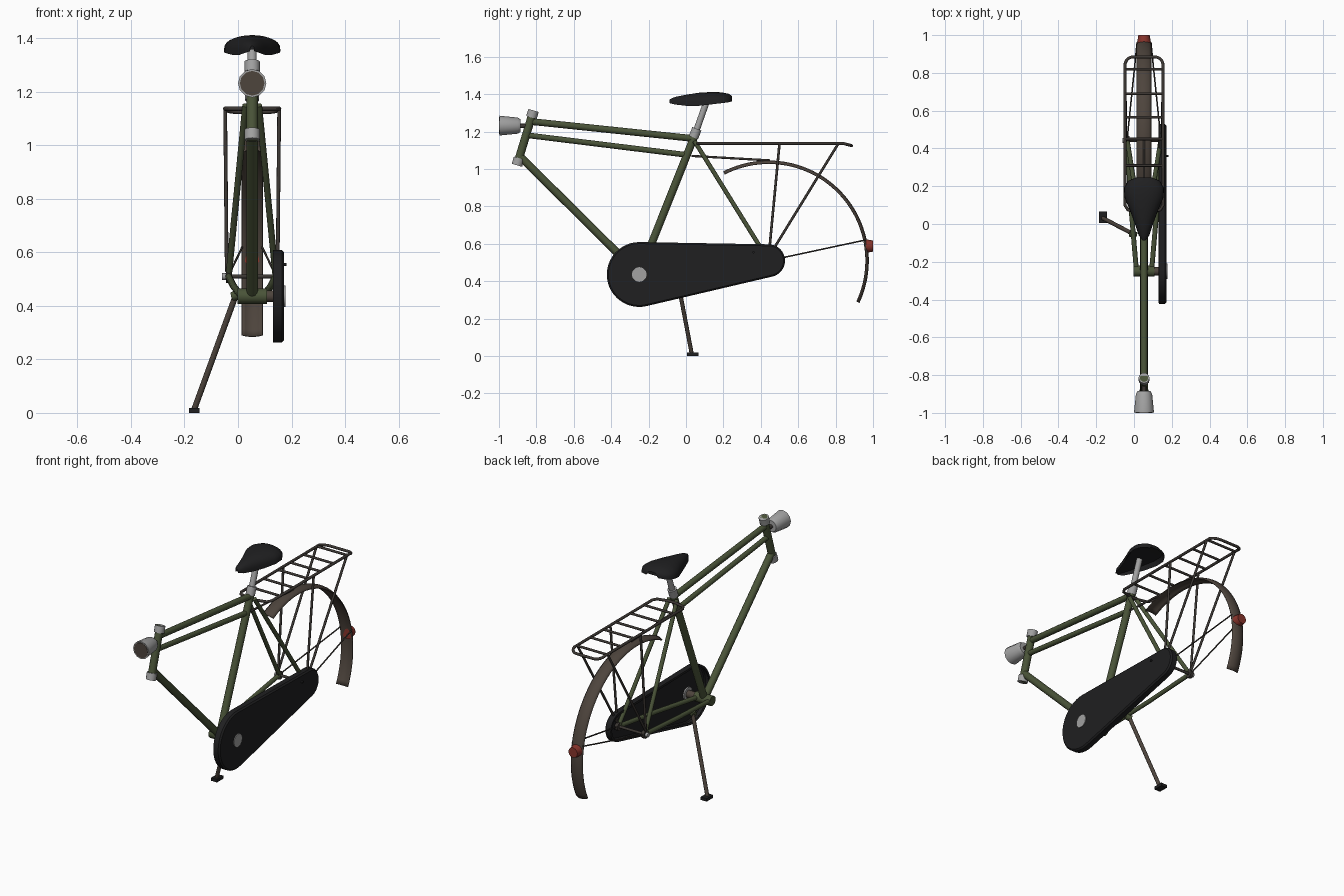
import bpy, bmesh, math
from mathutils import Vector

if "Cube" in bpy.data.objects:
    bpy.data.objects.remove(bpy.data.objects["Cube"])

CX = 0.053                      # centre plane of the frame
BB = (-0.25, 0.436)             # crank centre (y, z)
AXLE = (0.442, 0.51)            # rear wheel centre (y, z)


def material(name, rgb):
    m = bpy.data.materials.new(name)
    m.use_nodes = True
    m.diffuse_color = (*rgb, 1)
    m.node_tree.nodes["Principled BSDF"].inputs["Base Color"].default_value = (*rgb, 1)
    return m


GREEN = material("olive_green", (0.068, 0.088, 0.04))
GREY = material("light_grey", (0.36, 0.36, 0.36))
BROWN = material("dull_brown", (0.075, 0.058, 0.046))
DARK = material("dark_metal", (0.045, 0.038, 0.033))
BLACK = material("black", (0.014, 0.014, 0.015))
RED = material("red", (0.25, 0.035, 0.025))


def smooth(ob, angle=40):
    bpy.ops.object.select_all(action="DESELECT")
    ob.select_set(True)
    bpy.context.view_layer.objects.active = ob
    bpy.ops.object.shade_smooth_by_angle(angle=math.radians(angle))


def tube(name, points, radius, mat, cyclic=False):
    """Round tube through points; radius may be one value or one per point."""
    radii = radius if isinstance(radius, (list, tuple)) else [radius] * len(points)
    cu = bpy.data.curves.new(name, "CURVE")
    cu.dimensions = "3D"
    cu.bevel_depth = 1
    cu.bevel_resolution = 4
    cu.use_fill_caps = True
    sp = cu.splines.new("POLY")
    sp.points.add(len(points) - 1)
    sp.use_cyclic_u = cyclic
    for p, co, r in zip(sp.points, points, radii):
        p.co = (*co, 1)
        p.radius = r
    cu.materials.append(mat)
    ob = bpy.data.objects.new(name, cu)
    bpy.context.collection.objects.link(ob)
    bpy.ops.object.select_all(action="DESELECT")
    ob.select_set(True)
    bpy.context.view_layer.objects.active = ob
    bpy.ops.object.convert(target="MESH")
    smooth(bpy.context.object)


def mid(name, a, b, radius, mat):
    """Tube in the centre plane between two (y, z) points."""
    tube(name, [(CX, *a), (CX, *b)], radius, mat)


def mesh(name, bm, mat, thickness=0):
    bmesh.ops.recalc_face_normals(bm, faces=bm.faces)
    me = bpy.data.meshes.new(name)
    bm.to_mesh(me)
    bm.free()
    me.materials.append(mat)
    ob = bpy.data.objects.new(name, me)
    bpy.context.collection.objects.link(ob)
    if thickness:
        mod = ob.modifiers.new("thickness", "SOLIDIFY")
        mod.thickness = thickness
        mod.offset = 0
    smooth(ob)
    return ob


def grid(bm, rows, wrap=False):
    """Skin rows of points with quads."""
    vs = [[bm.verts.new(p) for p in row] for row in rows]
    n = len(vs[0])
    for a, b in zip(vs, vs[1:]):
        for i in range(n if wrap else n - 1):
            j = (i + 1) % n
            bm.faces.new((a[i], a[j], b[j], b[i]))
    return vs


# Main frame
HEAD_TOP, HEAD_LOW = Vector((-0.815, 1.313)), Vector((-0.904, 1.02))
SEAT = (0.04, 1.163)
mid("head_tube", HEAD_TOP, HEAD_LOW, 0.022, GREEN)
head_dir = (HEAD_TOP - HEAD_LOW).normalized() * 0.04
mid("upper_head_cap", HEAD_TOP, HEAD_TOP - head_dir, 0.029, GREY)
mid("lower_head_cap", HEAD_LOW, HEAD_LOW + head_dir, 0.029, GREY)
mid("top_tube", (-0.83, 1.254), SEAT, 0.018, GREEN)
mid("second_tube", (-0.845, 1.18), (0.008, 1.075), 0.015, GREEN)
mid("down_tube", (-0.89, 1.07), BB, 0.021, GREEN)
mid("seat_tube", (0.046, 1.178), BB, 0.021, GREEN)

# Crank housing and spindle
tube("crank_housing", [(-0.002, *BB), (0.108, *BB)], 0.029, GREEN)
tube("crank_spindle", [(0.1, *BB), (0.16, *BB)], 0.022, BROWN)
tube("crank_cap", [(0.16, *BB), (0.177, *BB)], 0.04, GREY)

# Rear stays, dropouts and axle
for side, s in (("right", -1), ("left", 1)):
    drop = (CX + s * 0.088, *AXLE)
    tube(side + "_seat_stay", [(CX + s * 0.025, 0.045, 1.15), drop], 0.012, GREEN)
    tube(side + "_chain_stay", [(CX + s * 0.04, *BB), (CX + s * 0.07, 0.1, 0.474), drop], 0.013, GREEN)
    tube(side + "_dropout", [(CX + s * 0.078, *AXLE), (CX + s * 0.098, *AXLE)], 0.024, DARK)
tube("axle", [(-0.05, *AXLE), (0.15, *AXLE)], 0.008, DARK)
tube("axle_nut", [(-0.06, *AXLE), (-0.042, *AXLE)], 0.013, GREY)
tube("case_bolt", [(0.16, 0.36, 0.555), (0.182, 0.36, 0.555)], 0.006, BLACK)

# Chain case: open shell round two circles
R1, R2 = 0.174, 0.088
dy, dz = AXLE[0] - BB[0], AXLE[1] - BB[1]
tilt = math.atan2(dz, dy)
lean = math.acos((R1 - R2) / math.hypot(dy, dz))
outline = []
for (cy, cz), r, a0, a1 in ((BB, R1, tilt + lean, tilt + 2 * math.pi - lean),
                            (AXLE, R2, tilt - lean, tilt + lean)):
    for i in range(25):
        a = a0 + (a1 - a0) * i / 24
        outline.append((cy, cz, r, math.cos(a), math.sin(a)))
bm = bmesh.new()
rows = [[(x, cy + (r - d) * c, cz + (r - d) * s) for cy, cz, r, c, s in outline]
        for x, d in ((0.133, 0.014), (0.133, 0.003), (0.163, 0.003), (0.17, 0.01))]
bm.faces.new(grid(bm, rows, wrap=True)[-1])
mesh("chain_case", bm, BLACK, 0.005)

# Seat post and saddle
mid("seat_clamp", (0.04, 1.168), (0.058, 1.215), 0.026, GREY)
mid("seat_post", (0.05, 1.19), (0.112, 1.365), 0.017, GREY)
stations = [  # y, half width, bottom, top
    (-0.087, 0.008, 1.352, 1.372), (-0.06, 0.028, 1.345, 1.385),
    (0.0, 0.048, 1.338, 1.397), (0.07, 0.074, 1.338, 1.408),
    (0.14, 0.103, 1.346, 1.412), (0.19, 0.106, 1.352, 1.41),
    (0.228, 0.085, 1.357, 1.402), (0.247, 0.04, 1.362, 1.39)]
bm = bmesh.new()
rows = []
for y, w, low, top in stations:
    row = []
    for i in range(15):
        a = math.pi * i / 14
        row.append((CX + w * math.cos(a), y, low + (top - low) * math.sin(a) ** 0.7))
    row += [(CX + k * w, y, low + 0.35 * (top - low)) for k in (-0.8, 0, 0.8)]
    rows.append(row)
vs = grid(bm, rows, wrap=True)
bm.faces.new(vs[0])
bm.faces.new(vs[-1])
mesh("saddle", bm, BLACK)

# Rear mudguard with a crowned section
FENDER_R = 0.533
bm = bmesh.new()
rows = []
for i in range(49):
    a = math.radians(117 - 142 * i / 48)
    row = []
    for k in range(-3, 4):
        r = FENDER_R - 0.014 * (k / 3) ** 2
        row.append((CX + k * 0.013, AXLE[0] + r * math.cos(a), AXLE[1] + r * math.sin(a)))
    rows.append(row)
grid(bm, rows)
mesh("rear_mudguard", bm, BROWN, 0.005)
mid("mudguard_bracket", (0.03, 1.07), (0.45, 1.046), 0.006, DARK)
for side, s in (("right", -1), ("left", 1)):
    tube(side + "_mudguard_stay", [(CX + s * 0.09, *AXLE), (CX + s * 0.037, 0.957, 0.62)], 0.004, DARK)
mid("tail_light", (0.962, 0.588), (1.0, 0.588), [0.036, 0.03], RED)

# Luggage rack: one bent loop, cross bars and legs
W, Z, CORNER = 0.101, 1.137, 0.045
half = [(0.025, 0.06, Z), (W - 0.015, 0.075, Z), (W, 0.1, Z), (W, 0.82, Z)]
for i in range(6):
    a = math.pi / 2 * i / 5
    half.append((W - CORNER * (1 - math.cos(a)), 0.84 + CORNER * math.sin(a), Z - 0.012 * math.sin(a)))
loop = [(CX + x, y, z) for x, y, z in half] + [(CX - x, y, z) for x, y, z in reversed(half)]
tube("rack_rail", loop, 0.008, DARK, cyclic=True)
for i, y in enumerate((0.18, 0.31, 0.45, 0.565, 0.69, 0.82)):
    tube("rack_bar_%d" % (i + 1), [(CX - W, y, Z), (CX + W, y, Z)], 0.007, DARK)
for side, s in (("right", -1), ("left", 1)):
    foot = (CX + s * 0.095, AXLE[0], AXLE[1] + 0.02)
    for part, y in (("front", 0.5), ("rear", 0.815)):
        tube("%s_rack_leg_%s" % (side, part), [(CX + s * W, y, Z), foot], 0.007, DARK)

# Headlight
mid("headlight_bracket", (-0.9, 1.23), (-0.83, 1.23), 0.012, DARK)
tube("headlight", [(CX, y, 1.232) for y in (-0.998, -0.9, -0.885)], [0.053, 0.043, 0.034], GREY)
mid("headlight_lens", (-1.0, 1.232), (-0.994, 1.232), 0.046, BROWN)

# Kickstand
tube("kickstand_mount", [(0.01, -0.06, 0.445), (-0.02, -0.05, 0.435)], 0.018, GREEN)
tube("kickstand_leg", [(-0.01, -0.05, 0.435), (-0.163, 0.03, 0.015)], 0.011, BROWN)
bm = bmesh.new()
bmesh.ops.create_cube(bm, size=1)
for v in bm.verts:
    v.co = (-0.164 + v.co.x * 0.04, 0.036 + v.co.y * 0.06, 0.009 + v.co.z * 0.018)
mesh("kickstand_foot", bm, BLACK)
